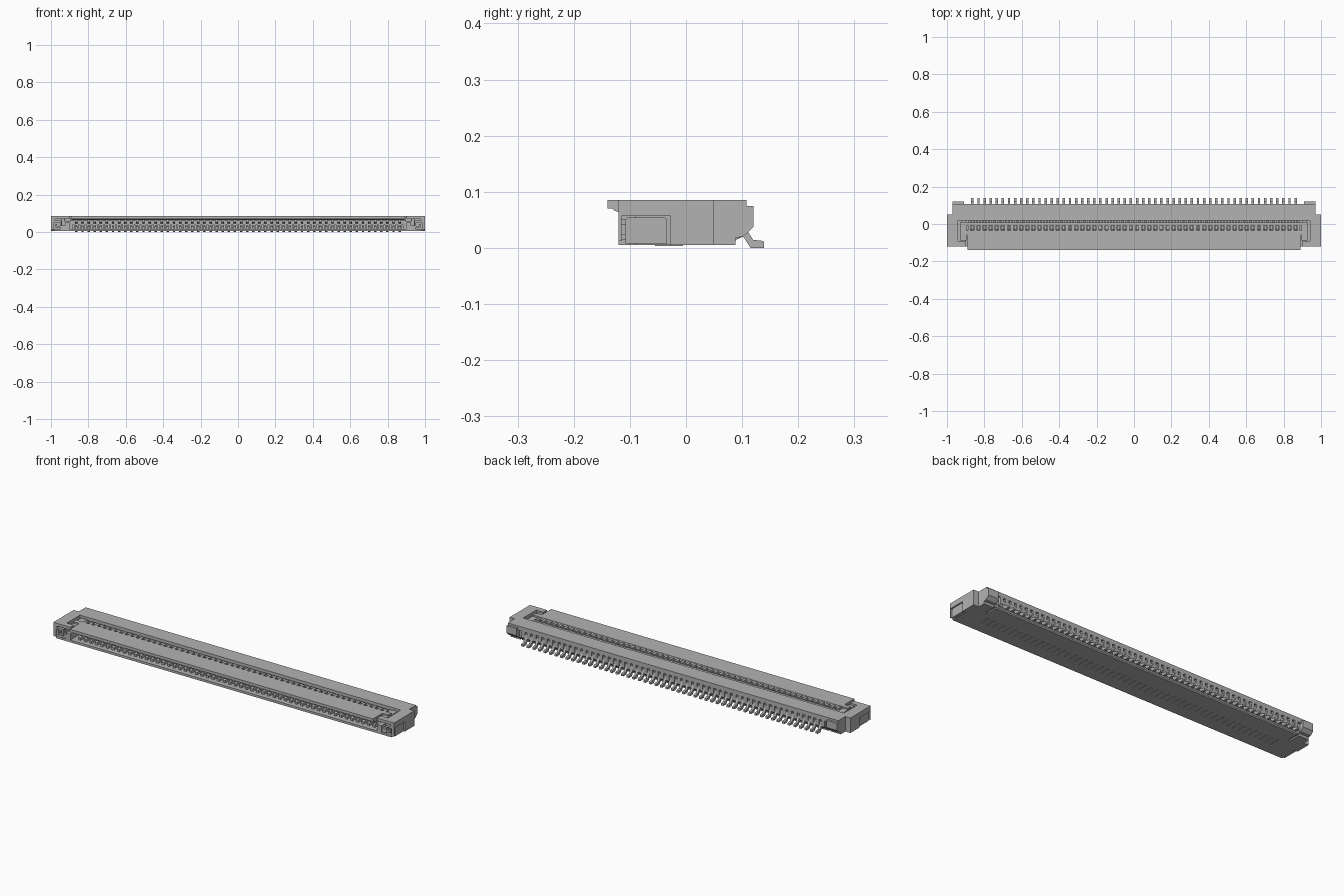
import bpy, bmesh

if "Cube" in bpy.data.objects:
    bpy.data.objects.remove(bpy.data.objects["Cube"], do_unlink=True)

grey = bpy.data.materials.new("connector grey")
grey.use_nodes = True
COL = (0.45, 0.45, 0.45, 1)
grey.diffuse_color = COL
grey.node_tree.nodes["Principled BSDF"].inputs["Base Color"].default_value = COL

COUNT = 54
PITCH = 0.0326
FIRST = -PITCH * (COUNT - 1) / 2


def prism(bm, profile, x0, x1):
    """Extrude a (y, z) profile along x."""
    a = [bm.verts.new((x0, y, z)) for y, z in profile]
    b = [bm.verts.new((x1, y, z)) for y, z in profile]
    n = len(profile)
    bm.faces.new(a)
    bm.faces.new(b[::-1])
    for i in range(n):
        j = (i + 1) % n
        bm.faces.new((a[j], a[i], b[i], b[j]))


def rect(y0, y1, z0, z1):
    return [(y0, z0), (y1, z0), (y1, z1), (y0, z1)]


def part(name, pieces, mirror=False, repeat=1):
    """One object from (profile, x0, x1) pieces, optionally mirrored or repeated."""
    bm = bmesh.new()
    for profile, x0, x1 in pieces:
        prism(bm, profile, x0, x1)
    bmesh.ops.recalc_face_normals(bm, faces=bm.faces[:])
    me = bpy.data.meshes.new(name)
    bm.to_mesh(me)
    bm.free()
    me.materials.append(grey)
    ob = bpy.data.objects.new(name, me)
    bpy.context.collection.objects.link(ob)
    if repeat > 1:
        m = ob.modifiers.new("row", 'ARRAY')
        m.count = repeat
        m.use_relative_offset = False
        m.use_constant_offset = True
        m.constant_offset_displace = (PITCH, 0, 0)
    if mirror:
        ob.modifiers.new("other side", 'MIRROR')
    return ob


# Housing: floor with front lip, and rear block with a stepped back
part("floor_plate", [(rect(-0.12, 0.088, 0.005, 0.017), -0.90, 0.90)])
part("rear_block", [([(0.02, 0.012), (0.088, 0.012), (0.097, 0.022), (0.097, 0.062),
                      (0.108, 0.062), (0.108, 0.085), (0.02, 0.085)], -0.91, 0.91)])

# Teeth between the contacts on the back wall
gap = 0.007
part("back_teeth", [([(0.08, 0.018), (0.096, 0.018), (0.108, 0.028), (0.108, 0.064),
                      (0.08, 0.064)], FIRST - PITCH + gap, FIRST - gap)], repeat=COUNT + 1)

# Hinged lid with overhanging front edge
part("lid", [([(-0.14, 0.085), (-0.035, 0.085), (-0.03, 0.065), (-0.118, 0.063),
               (-0.127, 0.066), (-0.131, 0.07), (-0.14, 0.07)], -0.89, 0.89)])
part("lid_teeth", [(rect(-0.036, -0.004, 0.06, 0.082),
                    FIRST - PITCH + 0.009, FIRST - 0.009)], repeat=COUNT + 1)
part("lid_hinge_bar", [(rect(-0.008, 0.008, 0.06, 0.076), -0.93, 0.93)])
part("lid_end_arm", [(rect(-0.088, 0.012, 0.055, 0.077), 0.895, 0.928),
                     (rect(-0.06, -0.035, 0.06, 0.085), 0.885, 0.925)], mirror=True)

# Fork-shaped contacts with soldering feet
part("contacts", [
    ([(-0.095, 0.017), (0.09, 0.015), (0.102, 0.02), (0.115, 0.0), (0.139, 0.0),
      (0.139, 0.011), (0.134, 0.013), (0.12, 0.014), (0.107, 0.034), (0.104, 0.05),
      (0.06, 0.05), (0.02, 0.066), (-0.045, 0.066), (-0.05, 0.052), (-0.01, 0.05),
      (0.03, 0.042), (0.03, 0.03), (-0.07, 0.025), (-0.08, 0.034), (-0.095, 0.03)],
     FIRST - 0.0065, FIRST + 0.0065)], repeat=COUNT)
part("underside_contact_strips", [(rect(-0.055, -0.005, 0.003, 0.008),
                                   FIRST - 0.004, FIRST + 0.004)], repeat=COUNT)

# Low ribs separating contacts inside the mouth
part("mouth_ribs", [(rect(-0.06, 0.03, 0.016, 0.04),
                     FIRST - PITCH + 0.011, FIRST - 0.011)], repeat=COUNT + 1)

# Rear corner of the housing, with a chamfered tab
part("rear_corner", [([(0.02, 0.005), (0.088, 0.005), (0.088, 0.018), (0.102, 0.02),
                       (0.12, 0.037), (0.12, 0.075), (0.108, 0.075), (0.108, 0.085),
                       (0.02, 0.085)], 0.91, 0.97)], mirror=True)

# End block, built around a side pocket and a front recess
part("end_block", [
    (rect(-0.10, 0.05, 0.005, 0.085), 0.942, 0.982),
    (rect(-0.12, 0.05, 0.057, 0.085), 0.978, 1.0),
    (rect(-0.028, 0.05, 0.005, 0.085), 0.978, 1.0),
    (rect(-0.12, -0.115, 0.012, 0.06), 0.985, 1.0),
    (rect(-0.12, -0.09, 0.07, 0.085), 0.90, 0.99),
    (rect(-0.12, -0.09, 0.005, 0.016), 0.90, 0.985),
    (rect(-0.12, 0.03, 0.005, 0.05), 0.90, 0.925),
    (rect(-0.115, 0.03, 0.005, 0.035), 0.92, 0.95),
], mirror=True)

# Folded metal anchor in each end
part("metal_anchor", [
    ([(-0.108, 0.008), (-0.034, 0.008), (-0.034, 0.05), (-0.038, 0.054),
      (-0.104, 0.054), (-0.108, 0.05)], 0.982, 0.996),
    (rect(-0.118, -0.09, 0.05, 0.06), 0.945, 0.99),
    (rect(-0.118, -0.09, 0.024, 0.055), 0.945, 0.953),
    (rect(-0.118, -0.09, 0.024, 0.033), 0.95, 0.975),
    (rect(-0.118, -0.09, 0.03, 0.042), 0.967, 0.975),
], mirror=True)
